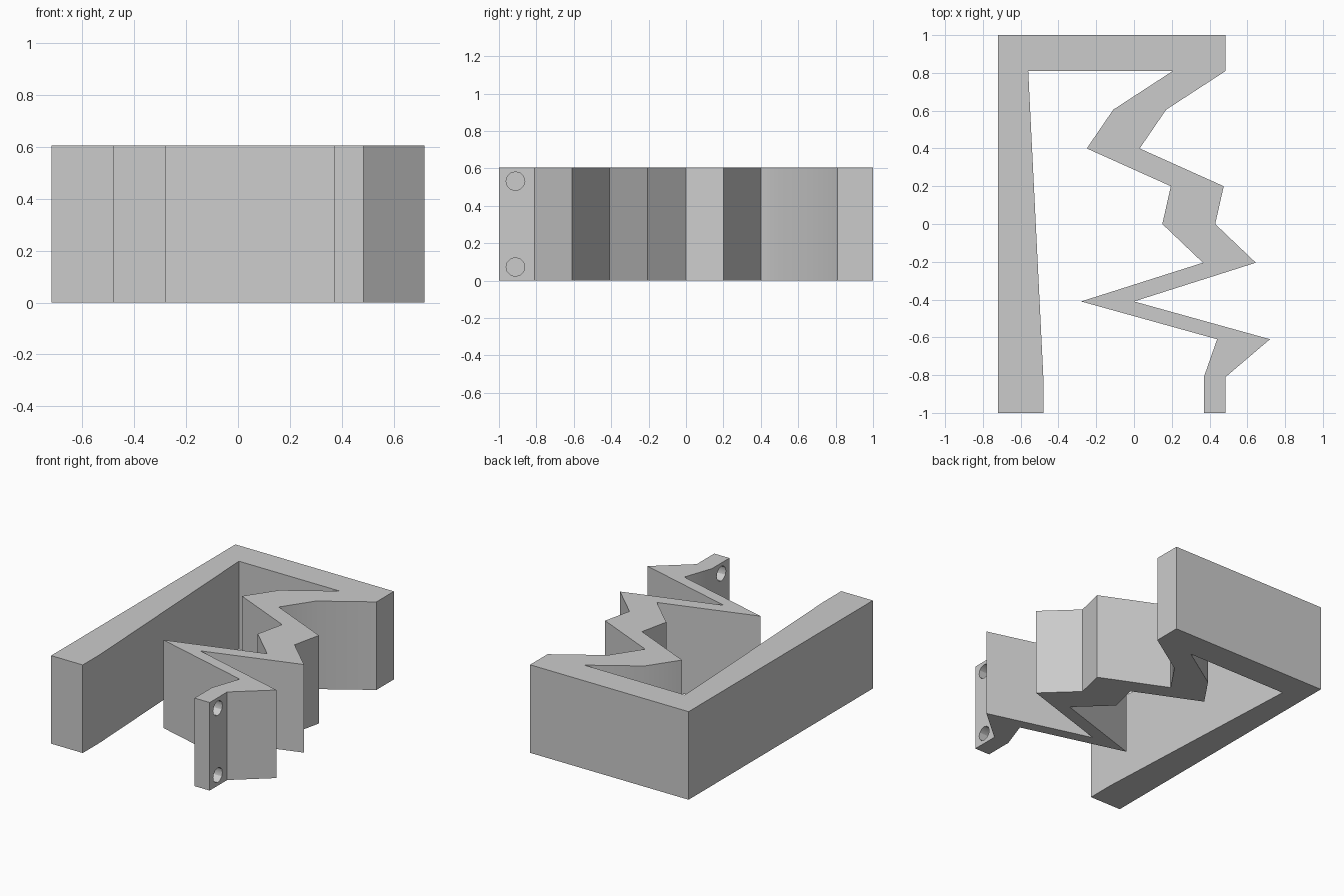
import bpy
import bmesh
import math

HEIGHT = 0.605
SHIFT = 0.28  # width of the zigzag, measured along x

cube = bpy.data.objects.get("Cube")
if cube:
    bpy.data.objects.remove(cube, do_unlink=True)

grey = bpy.data.materials.new("light grey")
grey.use_nodes = True
colour = (0.6, 0.6, 0.6, 1)
grey.diffuse_color = colour
grey.node_tree.nodes["Principled BSDF"].inputs["Base Color"].default_value = colour

# Outline: straight arm and back wall, then the zigzag arm as two parallel edges
straight_arm = [(-0.56, 0.81), (-0.48, -0.81), (-0.48, -1), (-0.72, -1), (-0.72, 1)]
back_wall_end = [(0.485, 1), (0.485, 0.81)]
zigzag = [(-0.11, 0.605), (-0.25, 0.4), (0.195, 0.2), (0.15, 0),
          (0.365, -0.205), (-0.28, -0.41), (0.44, -0.61)]
tab = [(0.485, -0.81), (0.485, -1), (0.37, -1), (0.37, -0.81)]
outer = [(x + SHIFT, y) for x, y in zigzag]
outline = straight_arm + back_wall_end + outer + tab + zigzag[::-1] + [(0.205, 0.81)]

# Bracket body: the outline extruded upward
bm = bmesh.new()
base = bm.faces.new([bm.verts.new((x, y, 0)) for x, y in outline])
top = bmesh.ops.extrude_face_region(bm, geom=[base])["geom"]
verts = [g for g in top if isinstance(g, bmesh.types.BMVert)]
bmesh.ops.translate(bm, verts=verts, vec=(0, 0, HEIGHT))
bmesh.ops.recalc_face_normals(bm, faces=bm.faces)
mesh = bpy.data.meshes.new("zigzag_bracket")
bm.to_mesh(mesh)
bm.free()
mesh.materials.append(grey)
bracket = bpy.data.objects.new("zigzag_bracket", mesh)
bpy.context.collection.objects.link(bracket)

# Two bolt holes through the tab
for z in (0.073, HEIGHT - 0.073):
    bpy.ops.mesh.primitive_cylinder_add(vertices=12, radius=0.05, depth=0.3,
                                        location=(0.43, -0.912, z),
                                        rotation=(0, math.pi / 2, 0))
    cutter = bpy.context.object
    cutter.name = "bolt_hole_cutter"
    cutter.data.materials.append(grey)
    hole = bracket.modifiers.new("bolt_hole", "BOOLEAN")
    hole.operation = "DIFFERENCE"
    hole.solver = "EXACT"
    hole.object = cutter
    bpy.ops.object.select_all(action="DESELECT")
    bracket.select_set(True)
    bpy.context.view_layer.objects.active = bracket
    bpy.ops.object.modifier_apply(modifier=hole.name)
    bpy.data.objects.remove(cutter, do_unlink=True)

# Shallow bends shade smoothly, the rest stay crisp
bpy.ops.object.shade_smooth_by_angle(angle=math.radians(30))
